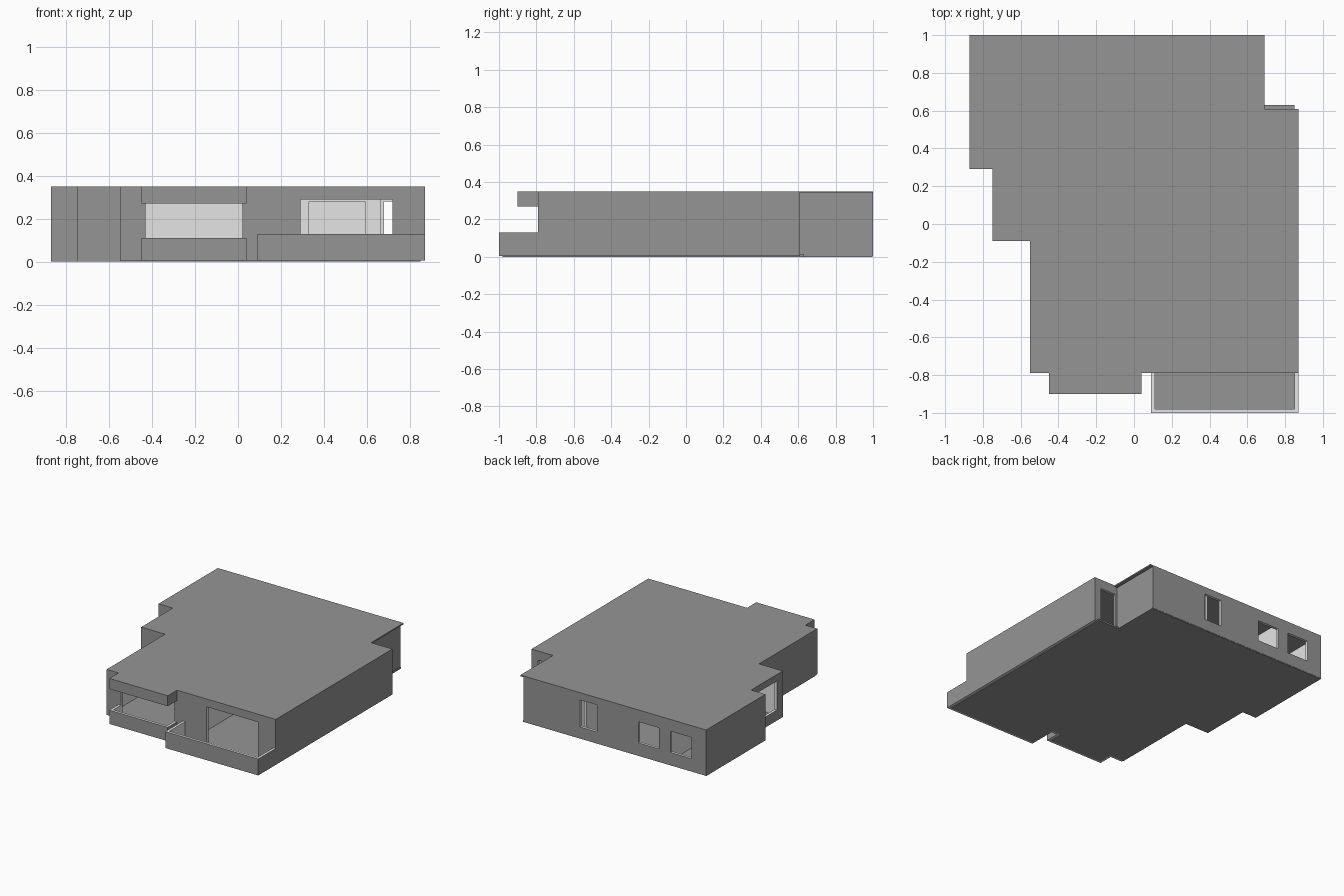
import bpy
import bmesh
from math import atan2
from mathutils import Matrix, Vector

if "Cube" in bpy.data.objects:
    bpy.data.objects.remove(bpy.data.objects["Cube"], do_unlink=True)

THICK = 0.02
BASE, EAVES, TOP = 0.005, 0.34, 0.35


def make_material(name, value):
    mat = bpy.data.materials.new(name)
    mat.use_nodes = True
    colour = (value, value, value, 1)
    mat.diffuse_color = colour
    mat.node_tree.nodes["Principled BSDF"].inputs["Base Color"].default_value = colour
    return mat


DARK = make_material("dark grey", 0.30)
LIGHT = make_material("light grey", 0.78)


def finish(name, bm):
    mesh = bpy.data.meshes.new(name)
    bm.to_mesh(mesh)
    bm.free()
    mesh.materials.append(DARK)
    mesh.materials.append(LIGHT)
    obj = bpy.data.objects.new(name, mesh)
    bpy.context.collection.objects.link(obj)
    return obj


def slab(name, outline, z0, z1):
    """Flat plate extruded from a plan outline."""
    bm = bmesh.new()
    face = bm.faces.new([bm.verts.new((x, y, z0)) for x, y in outline])
    grown = bmesh.ops.extrude_face_region(bm, geom=[face])["geom"]
    verts = [v for v in grown if isinstance(v, bmesh.types.BMVert)]
    bmesh.ops.translate(bm, verts=verts, vec=(0, 0, z1 - z0))
    bmesh.ops.recalc_face_normals(bm, faces=bm.faces)
    finish(name, bm)


def wall(name, start, end, z0, z1, openings=(), partition=False):
    """Wall with rectangular openings (from, to, sill, head); dark outside, light inside."""
    a, b = Vector(start), Vector(end)
    length = (b - a).length
    turn = Matrix.Rotation(atan2(b.y - a.y, b.x - a.x), 4, "Z")
    place = Matrix.Translation((a.x, a.y, 0)) @ turn
    bm = bmesh.new()

    def panel(t0, t1, low, high):
        if high - low < 0.001 or t1 - t0 < 0.001:
            return
        size = Matrix.Diagonal((t1 - t0, THICK, high - low, 1))
        centre = Matrix.Translation(((t0 + t1) / 2, THICK / 2, (low + high) / 2))
        verts = bmesh.ops.create_cube(bm, size=1, matrix=centre @ size)["verts"]
        for f in {f for v in verts for f in v.link_faces}:
            mid = f.calc_center_median()
            outside = mid.y < 0.001 or mid.x < 0.001 or mid.x > length - 0.001
            f.material_index = 0 if outside and not partition else 1

    t = 0
    for t0, t1, sill, head in openings:
        panel(t, t0, z0, z1)
        panel(t0, t1, z0, sill)
        panel(t0, t1, head, z1)
        t = t1
    panel(t, length, z0, z1)
    bmesh.ops.transform(bm, matrix=place, verts=bm.verts)
    finish(name, bm)


def wall_run(name, points, z0, z1):
    for i, (p, q) in enumerate(zip(points, points[1:])):
        wall(f"{name}_{i + 1}", p, q, z0, z1)


# Floor and roof plates
west = [(-0.87, 0.29), (-0.75, 0.29), (-0.75, -0.09), (-0.55, -0.09)]
slab("floor", west + [(-0.55, -0.77), (-0.43, -0.77), (-0.43, -0.88), (0.02, -0.88),
                      (0.02, -0.77), (0.1, -0.77), (0.1, -0.98), (0.85, -0.98),
                      (0.85, 0.63), (0.67, 0.63), (0.67, 0.998), (-0.87, 0.998)], 0, 0.012)
slab("roof", west + [(-0.55, -0.79), (-0.45, -0.79), (-0.45, -0.9), (0.04, -0.9),
                     (0.04, -0.79), (0.87, -0.79), (0.87, 0.61), (0.69, 0.61),
                     (0.69, 1), (-0.87, 1)], EAVES, TOP)

# Outer walls with their doors and windows
front_left, front_right = (-0.55, -0.79), (0.87, -0.79)
notch_out, notch_in, back_corner = (0.87, 0.61), (0.665, 0.61), (0.665, 1)
outer_walls = [
    ("step_wall_rear", west[0], west[1], []),
    ("side_window_wall", west[1], west[2], [(0.09, 0.31, 0.08, 0.3)]),
    ("step_wall_front", west[2], west[3], []),
    ("side_wall", west[3], front_left, []),
    ("front_wall", front_left, front_right,
     [(0.12, 0.57, 0.012, 0.28), (0.84, 1.27, 0.012, 0.29)]),
    ("long_side_wall", front_right, notch_out, []),
    ("entrance_wall", notch_out, notch_in, [(0.055, 0.19, 0.015, 0.28)]),
    ("notch_wall", notch_in, back_corner, []),
    ("back_wall", back_corner, (-0.87, 1),
     [(0.475, 0.62, 0.09, 0.295), (0.965, 1.14, 0.1, 0.26), (1.235, 1.41, 0.1, 0.26)]),
    ("rear_side_wall", (-0.87, 1), west[0], []),
]
for name, start, end, openings in outer_walls:
    wall(name, start, end, BASE, EAVES, openings)

# Open balcony and covered loggia
wall_run("balcony_parapet", [(0.09, -0.79), (0.09, -1), (0.87, -1), (0.87, -0.79)], BASE, 0.13)
loggia = [(-0.45, -0.79), (-0.45, -0.9), (0.04, -0.9), (0.04, -0.79)]
wall_run("loggia_parapet", loggia, BASE, 0.11)
wall_run("loggia_fascia", loggia, 0.27, EAVES)

# Inner partitions
wall("partition_front_room", (-0.53, -0.34), (0.17, -0.34), BASE, EAVES, partition=True)
wall("partition_divider", (0.17, -0.77), (0.17, 0.98), BASE, EAVES, partition=True)
wall("partition_hall", (0.17, 0.1), (0.665, 0.1), BASE, EAVES,
     [(0.16, 0.42, 0.012, 0.28)], partition=True)
wall("partition_back_rooms", (-0.52, 0.3), (-0.52, 0.98), BASE, EAVES, partition=True)
wall("partition_corridor", (-0.73, 0.3), (0.15, 0.3), BASE, EAVES, partition=True)
